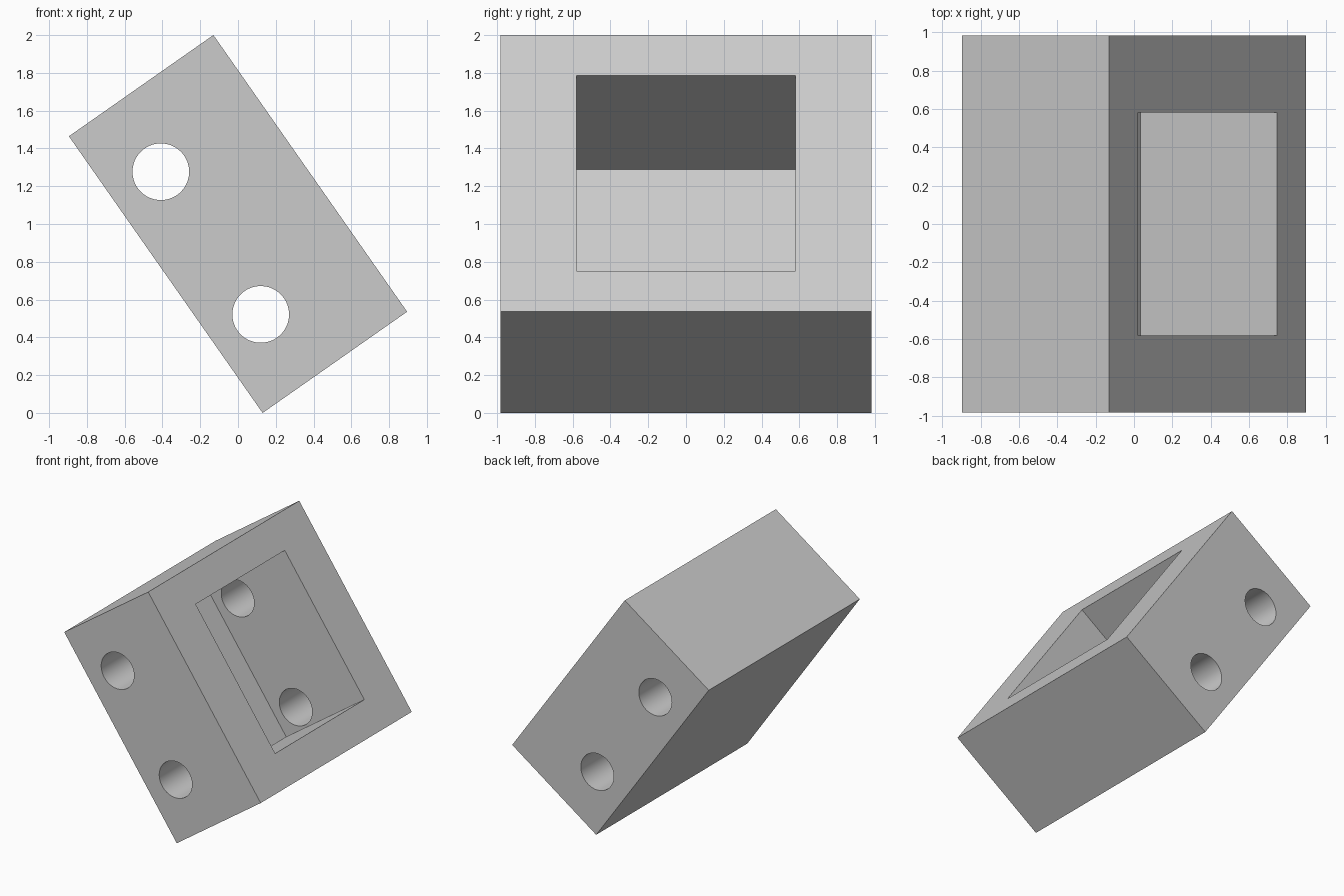
import bpy
from math import radians

if "Cube" in bpy.data.objects:
    bpy.data.objects.remove(bpy.data.objects["Cube"], do_unlink=True)

THICK, DEPTH, LENGTH = 0.934, 1.966, 1.788
FLOOR = 0.066

grey = bpy.data.materials.new("plain grey")
grey.use_nodes = True
colour = (0.6, 0.6, 0.6, 1)
grey.diffuse_color = colour
grey.node_tree.nodes["Principled BSDF"].inputs["Base Color"].default_value = colour


def box(name, size, location=(0, 0, 0)):
    bpy.ops.mesh.primitive_cube_add(size=1, location=location)
    ob = bpy.context.object
    ob.name = name
    ob.scale = size
    bpy.ops.object.transform_apply(location=False, rotation=False, scale=True)
    ob.data.materials.append(grey)
    return ob


def cut(target, cutter):
    cutter.hide_render = True
    mod = target.modifiers.new("cut", "BOOLEAN")
    mod.operation = "DIFFERENCE"
    mod.solver = "EXACT"
    mod.object = cutter
    bpy.context.view_layer.objects.active = target
    bpy.ops.object.modifier_apply(modifier=mod.name)
    bpy.data.objects.remove(cutter, do_unlink=True)


# Solid block, built upright
block = box("hollow_block", (THICK, DEPTH, LENGTH))

# Deep rectangular pocket, open on one broad face
cut(block, box("pocket_cutter", (THICK, 1.16, 1.264), (FLOOR, 0, 0)))

# Two round holes through both side walls
for z in (-0.461, 0.461):
    bpy.ops.mesh.primitive_cylinder_add(
        vertices=64, radius=0.15, depth=DEPTH + 0.4,
        location=(FLOOR / 2 - 0.209, 0, z), rotation=(radians(90), 0, 0))
    hole = bpy.context.object
    hole.name = "hole_cutter"
    hole.data.materials.append(grey)
    cut(block, hole)

# Smooth hole walls with sharp edges, then tilt the block onto its edge
bpy.ops.object.select_all(action="DESELECT")
block.select_set(True)
bpy.context.view_layer.objects.active = block
bpy.ops.object.shade_smooth_by_angle(angle=radians(30))
block.rotation_euler = (0, radians(-35), 0)
block.location = (0, 0, 1)
